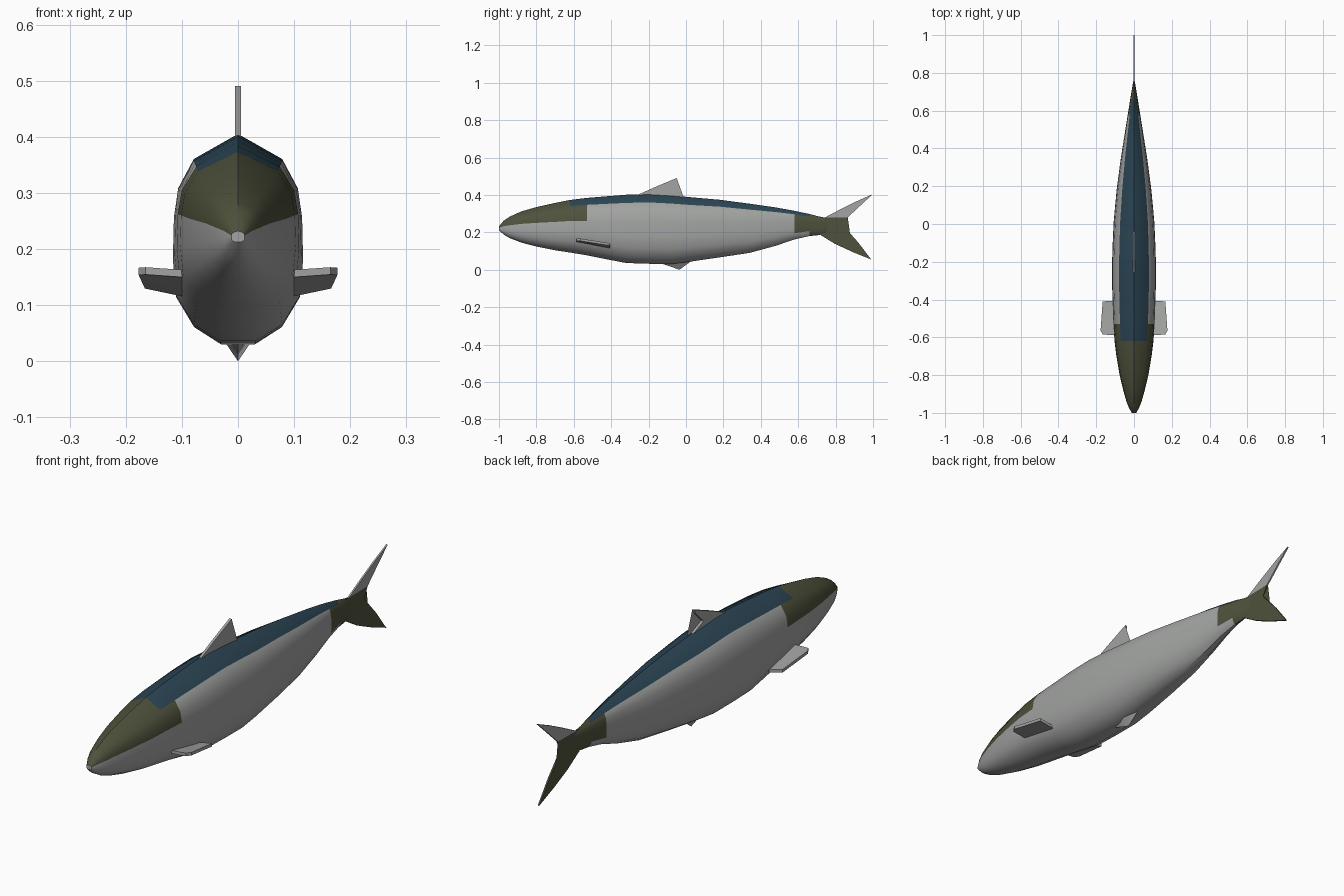
import bpy
import bmesh
from mathutils import Vector

if "Cube" in bpy.data.objects:
    bpy.data.objects.remove(bpy.data.objects["Cube"])


def material(name, rgb):
    m = bpy.data.materials.new(name)
    m.diffuse_color = (*rgb, 1)
    m.use_nodes = True
    m.node_tree.nodes["Principled BSDF"].inputs["Base Color"].default_value = m.diffuse_color
    return m


GREY = material("silver grey", (0.36, 0.37, 0.36))
BLUE = material("deep blue", (0.025, 0.062, 0.092))
OLIVE = material("olive", (0.078, 0.084, 0.045))


def make(name, bm, mats, angle=0.6):
    bmesh.ops.recalc_face_normals(bm, faces=bm.faces)
    mesh = bpy.data.meshes.new(name)
    bm.to_mesh(mesh)
    bm.free()
    for m in mats:
        mesh.materials.append(m)
    ob = bpy.data.objects.new(name, mesh)
    bpy.context.collection.objects.link(ob)
    bpy.ops.object.select_all(action='DESELECT')
    ob.select_set(True)
    bpy.context.view_layer.objects.active = ob
    bpy.ops.object.shade_smooth_by_angle(angle=angle)
    return ob


def plate(name, pts, offset, mat):
    """Closed slab: an outline moved half the offset to either side."""
    bm = bmesh.new()
    o = Vector(offset) / 2
    a = [bm.verts.new(Vector(p) + o) for p in pts]
    b = [bm.verts.new(Vector(p) - o) for p in pts]
    bm.faces.new(a)
    bm.faces.new(b[::-1])
    n = len(pts)
    for i in range(n):
        bm.faces.new((a[i], b[i], b[(i + 1) % n], a[(i + 1) % n]))
    bmesh.ops.triangulate(bm, faces=[f for f in bm.faces if len(f.verts) > 4])
    return make(name, bm, [mat], 0.4)


def fin(name, pts, mat, thick):
    return plate(name, [(0, y, z) for y, z in pts], (thick, 0, 0), mat)


# Body: stations (y, bottom, top, half width) with one shared section
stations = [
    (-1.0, 0.212, 0.232, 0.012), (-0.975, 0.188, 0.262, 0.026),
    (-0.94, 0.168, 0.285, 0.040), (-0.88, 0.145, 0.312, 0.057),
    (-0.80, 0.124, 0.335, 0.076), (-0.70, 0.104, 0.357, 0.093),
    (-0.62, 0.092, 0.373, 0.103), (-0.53, 0.077, 0.384, 0.109),
    (-0.42, 0.055, 0.393, 0.113), (-0.32, 0.036, 0.401, 0.116),
    (-0.20, 0.032, 0.405, 0.116), (-0.08, 0.030, 0.398, 0.112),
    (0.02, 0.043, 0.388, 0.107), (0.18, 0.066, 0.374, 0.092),
    (0.34, 0.090, 0.353, 0.071), (0.48, 0.128, 0.333, 0.049),
    (0.58, 0.162, 0.315, 0.033), (0.66, 0.180, 0.298, 0.020),
    (0.71, 0.185, 0.285, 0.012), (0.76, 0.200, 0.275, 0.003),
]
half = [(0, 1), (0.68, 0.88), (0.92, 0.74), (0.985, 0.60), (1, 0.40),
        (0.95, 0.22), (0.68, 0.08), (0.27, 0)]
section = half + [(-x, z) for x, z in half[:0:-1]]
N = len(section)
bm = bmesh.new()
rings = [[bm.verts.new((x * w, y, lo + z * (hi - lo))) for x, z in section]
         for y, lo, hi, w in stations]
for s in range(len(rings) - 1):
    y = (stations[s][0] + stations[s + 1][0]) / 2
    for i in range(N):
        j = (i + 1) % N
        f = bm.faces.new((rings[s][i], rings[s][j], rings[s + 1][j], rings[s + 1][i]))
        h = (section[i][1] + section[j][1]) / 2
        # Blue back, olive head cap and tail root, silver flanks
        if h > 0.9:
            f.material_index = 2 if y < -0.62 or y > 0.66 else 1
        elif h > 0.6 and y < -0.53:
            f.material_index = 2
        elif y > 0.66 or (y > 0.58 and h > 0.2):
            f.material_index = 2
bm.faces.new(rings[0])
bm.faces.new(rings[-1][::-1])
make("body", bm, [GREY, BLUE, OLIVE])

# Tail fin: silver upper lobe, olive root and lower lobe
fin("upper_tail_lobe", [(0.74, 0.278), (0.82, 0.32), (0.91, 0.365), (1.0, 0.405),
                        (0.94, 0.35), (0.865, 0.28)], GREY, 0.007)
fin("lower_tail_lobe", [(0.70, 0.28), (0.74, 0.278), (0.865, 0.28), (0.835, 0.242),
                        (0.92, 0.147), (0.99, 0.055), (0.89, 0.095), (0.795, 0.139),
                        (0.72, 0.185)], OLIVE, 0.007)

# Dorsal fin
fin("dorsal_fin", [(-0.27, 0.395), (-0.17, 0.44), (-0.05, 0.49), (-0.055, 0.475),
                   (-0.11, 0.42), (-0.01, 0.38)], GREY, 0.011)

# Belly fin: small keel-shaped wedge
bm = bmesh.new()
base = [bm.verts.new(p) for p in ((0, -0.15, 0.04), (0.024, -0.04, 0.035),
                                  (0, 0.04, 0.055), (-0.024, -0.04, 0.035))]
tip = bm.verts.new((0, -0.035, 0))
bm.faces.new(base)
for i in range(4):
    bm.faces.new((base[i], base[(i + 1) % 4], tip))
make("belly_fin", bm, [GREY])

# Pectoral fins, one on each side
for side, label in ((1, "left"), (-1, "right")):
    plate(label + "_pectoral_fin",
          [(side * x, y, z) for x, y, z in (
              (0.08, -0.59, 0.155), (0.165, -0.585, 0.161), (0.177, -0.565, 0.160),
              (0.166, -0.41, 0.136), (0.09, -0.405, 0.120))],
          (0, 0, 0.013), GREY)
